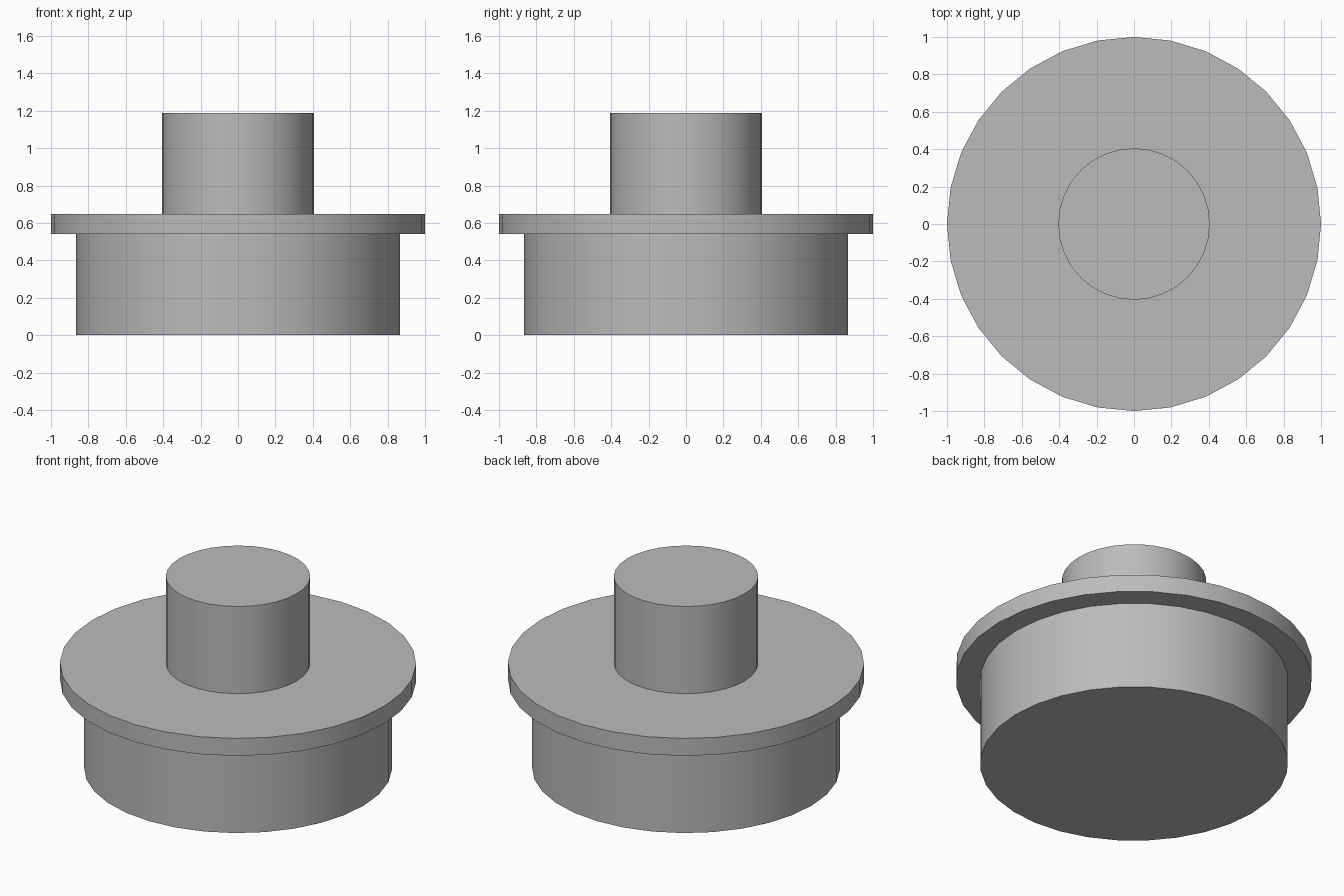
import bpy
import math

cube = bpy.data.objects.get("Cube")
if cube:
    bpy.data.objects.remove(cube, do_unlink=True)

grey = bpy.data.materials.new("plain_grey")
grey.use_nodes = True
colour = (0.5, 0.5, 0.5, 1)
grey.diffuse_color = colour
grey.node_tree.nodes["Principled BSDF"].inputs["Base Color"].default_value = colour


def disc(name, radius, bottom, top):
    """Upright cylinder with a vertex on the x axis and smooth sides."""
    bpy.ops.mesh.primitive_cylinder_add(
        vertices=32, radius=radius, depth=top - bottom,
        location=(0, 0, (bottom + top) / 2))
    obj = bpy.context.object
    obj.name = name
    obj.data.materials.append(grey)
    bpy.ops.object.shade_smooth_by_angle(angle=math.radians(30))
    return obj


# Wide body, thin overhanging flange, narrow stem
disc("base", 0.865, 0, 0.541)
disc("flange", 1.0, 0.541, 0.649)
disc("stem", 0.405, 0.649, 1.189)
